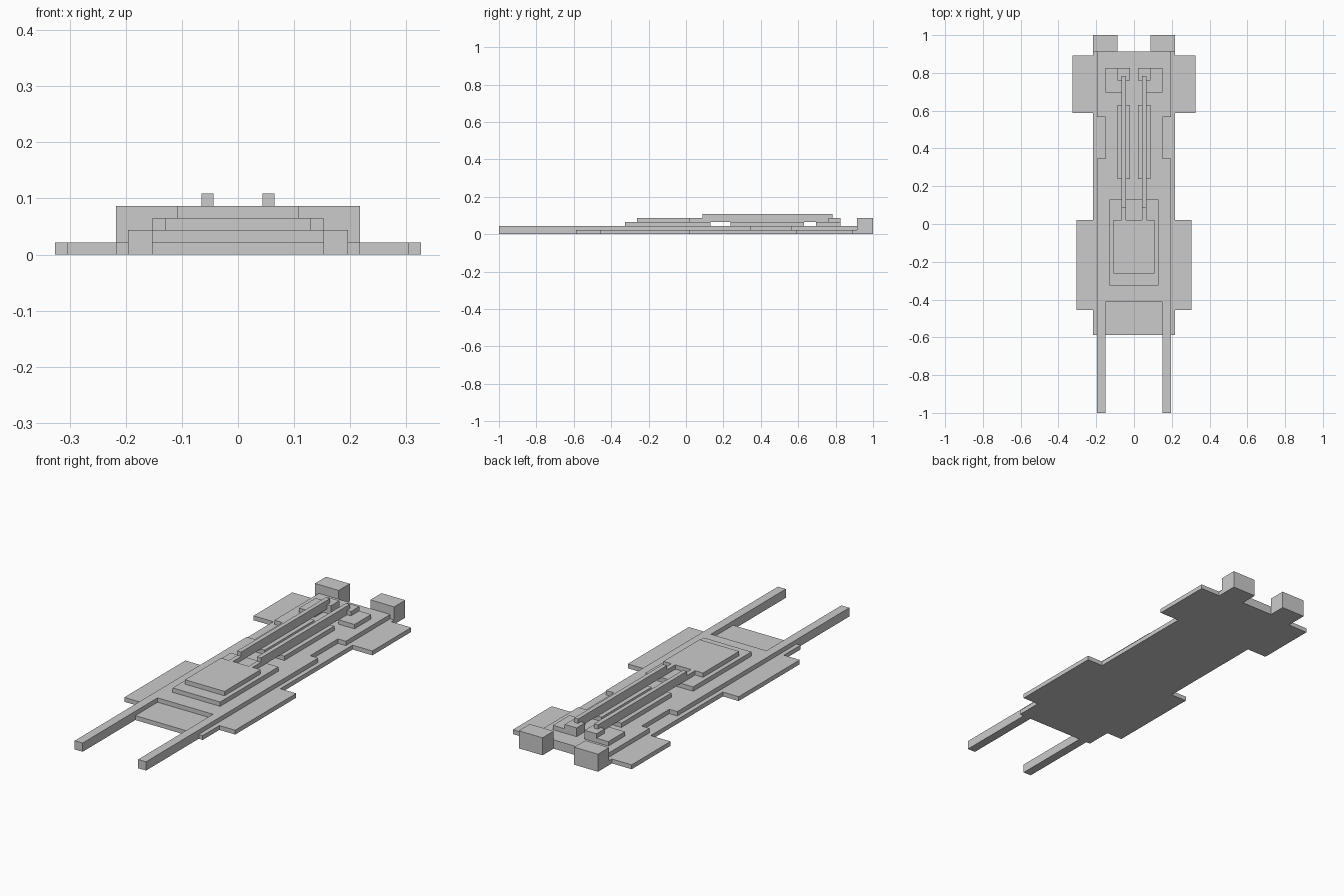
import bpy, bmesh

if "Cube" in bpy.data.objects:
    bpy.data.objects.remove(bpy.data.objects["Cube"])

U = 2 / 92  # one grid step; all outlines below are in whole steps


def slab(name, outline, z0, z1):
    """Extrude a flat (x, y) outline from z0 to z1."""
    bm = bmesh.new()
    face = bm.faces.new([bm.verts.new((x * U, y * U, z0 * U)) for x, y in outline])
    top = bmesh.ops.extrude_face_region(bm, geom=[face])["geom"]
    verts = [v for v in top if isinstance(v, bmesh.types.BMVert)]
    bmesh.ops.translate(bm, verts=verts, vec=(0, 0, (z1 - z0) * U))
    bmesh.ops.recalc_face_normals(bm, faces=bm.faces)
    mesh = bpy.data.meshes.new(name)
    bm.to_mesh(mesh)
    bm.free()
    obj = bpy.data.objects.new(name, mesh)
    bpy.context.collection.objects.link(obj)
    return obj


def symmetric(name, half, z0, z1):
    """One slab whose right-hand half outline is mirrored across x = 0."""
    return slab(name, half + [(-x, y) for x, y in reversed(half)], z0, z1)


def pair(name, outline, z0, z1):
    """Matching left and right slabs."""
    slab(name + "_right", outline, z0, z1)
    slab(name + "_left", [(-x, y) for x, y in outline], z0, z1)


def rect(x0, x1, y0, y1):
    return [(x0, y0), (x1, y0), (x1, y1), (x0, y1)]


# Bottom hull with two pairs of wings and the lower half of the prongs
symmetric("hull", [(7, -27), (7, -46), (9, -46), (9, -27), (10, -27),
                   (10, -21), (14, -21), (14, 1), (10, 1), (10, 27),
                   (15, 27), (15, 41), (10, 41), (10, 42)], 0, 1)

# Deck with side notches and the upper half of the prongs
symmetric("deck", [(7, -19), (7, -46), (9, -46), (9, 16), (7, 16),
                   (7, 26), (9, 26), (9, 42)], 1, 2)

# Engine blocks at the back
pair("engine", rect(4, 10, 42, 46), 0, 4)

# Stepped cabin
symmetric("cabin_base", [(6, -15), (6, 6)], 2, 3)
symmetric("cabin_roof", [(5, -12), (5, 1)], 3, 4)

# Rail supports on the deck
pair("rail_bed", rect(1, 4, 11, 29), 2, 3)
pair("rail_mount", [(3, 32), (7, 32), (7, 38), (1, 38), (1, 35), (3, 35)], 2, 3)
pair("rail_clamp", [(1, 35), (2, 35), (2, 36), (3, 36), (3, 35), (4, 35),
                    (4, 38), (1, 38)], 3, 4)

# Long rails with a stepped front end
for side in (-1, 1):
    profile = [(1, 3), (36, 3), (36, 5), (4, 5), (4, 4), (1, 4)]
    rail = slab("rail_left" if side < 0 else "rail_right", profile, 2, 3)
    # Turn the side profile upright: (y, z, x) becomes (x, y, z)
    for v in rail.data.vertices:
        a, b, c = v.co
        v.co = (side * c, a, b)
    if side < 0:
        rail.data.flip_normals()
